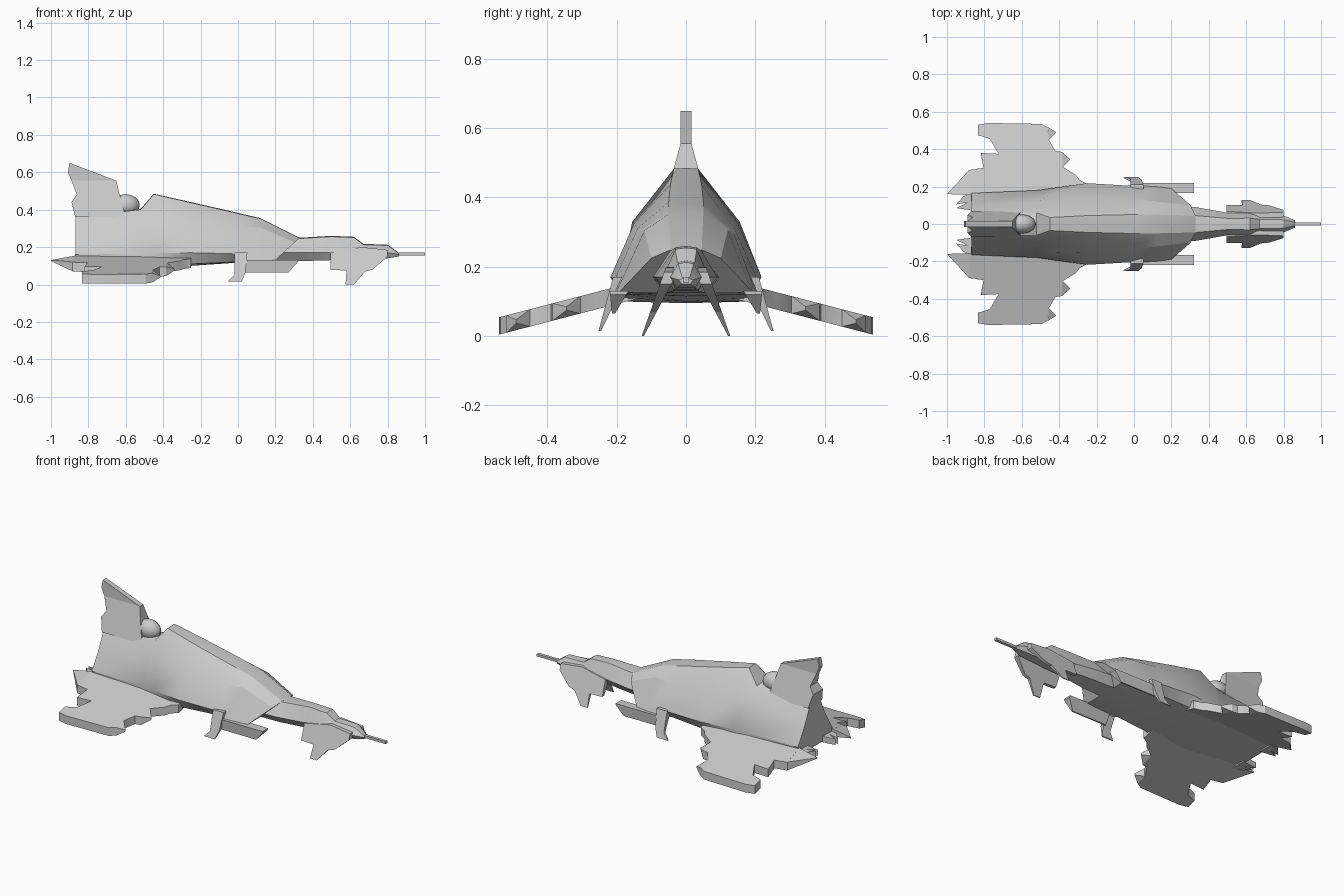
import bpy, bmesh, math

if "Cube" in bpy.data.objects:
    bpy.data.objects.remove(bpy.data.objects["Cube"])


def finish(name, bm, angle=28):
    bmesh.ops.recalc_face_normals(bm, faces=bm.faces)
    me = bpy.data.meshes.new(name)
    bm.to_mesh(me)
    bm.free()
    ob = bpy.data.objects.new(name, me)
    bpy.context.collection.objects.link(ob)
    bpy.ops.object.select_all(action='DESELECT')
    ob.select_set(True)
    bpy.context.view_layer.objects.active = ob
    bpy.ops.object.shade_smooth_by_angle(angle=math.radians(angle))
    return ob


def loft(name, stations):
    """stations: (x, shear, half ring from top centre to bottom centre)"""
    bm = bmesh.new()
    rings = []
    for x, k, half in stations:
        full = half + [(-y, z) for y, z in half[-2:0:-1]]
        rings.append([bm.verts.new((x + k * (z - 0.13), y, z)) for y, z in full])
    n = len(rings[0])
    for a, b in zip(rings, rings[1:]):
        for i in range(n):
            j = (i + 1) % n
            bm.faces.new((a[i], a[j], b[j], b[i]))
    bm.faces.new(rings[0])
    bm.faces.new(rings[-1])
    return finish(name, bm)


def slab(name, pts, place):
    """Polygon doubled into two skins; place(point, +1/-1) gives the position."""
    bm = bmesh.new()
    a = [bm.verts.new(place(p, 1)) for p in pts]
    b = [bm.verts.new(place(p, -1)) for p in pts]
    bm.faces.new(a)
    bm.faces.new(b)
    for i in range(len(pts)):
        j = (i + 1) % len(pts)
        bm.faces.new((a[i], a[j], b[j], b[i]))
    return finish(name, bm)


# Main hull: humped shell, sheared front lip
loft("hull", [
    (-0.87, 0, [(0, .40), (.055, .36), (.10, .265), (.165, .16), (.15, .11), (0, .105)]),
    (-0.52, 0, [(0, .405), (.06, .40), (.115, .345), (.18, .165), (.17, .10), (0, .095)]),
    (-0.45, 0, [(0, .485), (.035, .483), (.155, .33), (.19, .168), (.18, .10), (0, .095)]),
    (-0.25, 0, [(0, .44), (.045, .437), (.15, .325), (.218, .17), (.18, .11), (0, .10)]),
    (-0.03, 0, [(0, .39), (.05, .387), (.14, .31), (.205, .165), (.17, .12), (0, .115)]),
    (0.02, 0, [(0, .378), (.05, .375), (.135, .305), (.205, .13), (.17, .12), (0, .115)]),
    (0.12, 0, [(0, .355), (.05, .352), (.12, .305), (.20, .13), (.16, .12), (0, .115)]),
    (0.20, 1.08, [(0, .25), (.045, .249), (.10, .225), (.19, .13), (.15, .125), (0, .125)]),
])

# Neck and head
neck = [(.15, .10, .24, .17, .125), (.33, .09, .25, .17, .125), (.50, .06, .26, .17, .13),
        (.62, .062, .255, .18, .135), (.67, .05, .217, .18, .135), (.80, .045, .213, .17, .14),
        (.86, .02, .17, .162, .15)]
loft("neck_and_head", [
    (x, 0, [(0, zt), (.5 * w, zt - .004), (w, zm), (.6 * w, zb), (0, zb)])
    for x, w, zt, zm, zb in neck])

# Nose gun barrel
slab("nose_barrel", [(.84, .155), (1.0, .155), (1.0, .17), (.84, .17)],
     lambda p, s: (p[0], s * .009, p[1]))

# Tail fin: thin blade above a flared root
slab("tail_fin", [(-.90, .65), (-.65, .555), (-.89, .555), (-.91, .60)],
     lambda p, s: (p[0], s * .016, p[1]))
slab("tail_fin_root", [(-.65, .555), (-.635, .49), (-.60, .36), (-.87, .36),
                       (-.89, .44), (-.862, .48), (-.89, .555)],
     lambda p, s: (p[0], s * (.016 + (.555 - p[1]) * .27), p[1]))

# Rounded fairing in front of the fin
bm = bmesh.new()
bmesh.ops.create_uvsphere(bm, u_segments=12, v_segments=8, radius=1)
for v in bm.verts:
    v.co = (-.60 + v.co.x * .075, v.co.y * .052, .425 + v.co.z * .058)
finish("fin_fairing", bm, 40)

wing = [(-.25, .12), (-.25, .215), (-.29, .235), (-.31, .262), (-.38, .305), (-.385, .385),
        (-.42, .39), (-.455, .45), (-.46, .515), (-.495, .535), (-.78, .54), (-.835, .53),
        (-.835, .475), (-.77, .455), (-.725, .375), (-.82, .38), (-.805, .30), (-.885, .288),
        (-.87, .12)]
# Tapered spikes: base, base, tip with edge thickness
spikes = [[(-.46, .518, 1), (-.455, .45, 1), (-.415, .49, .2)],
          [(-.385, .385, 1), (-.38, .305, 1), (-.34, .345, .2)],
          [(-.871, .155, 1), (-.884, .286, 1), (-1.0, .16, .1)]]
tail = [(-.85, .165), (-.91, .15), (-.95, .105), (-.89, .115), (-.95, .085), (-.85, .07)]
cheek = [(.495, .17), (.495, .078), (.58, .075), (.575, 0), (.62, 0), (.68, .07),
         (.72, .08), (.80, .15), (.80, .185), (.66, .20)]
foot = [(-.02, .17), (.05, .17), (.04, .065), (.02, .015), (-.055, .015), (-.02, .05)]
pod = [(.03, .13), (.32, .13), (.32, .12), (.27, .065), (.03, .065)]

for side, m in (("left", 1), ("right", -1)):
    def on_wing(p, s):
        t = p[2] if len(p) > 2 else 1
        return (p[0], m * p[1], .115 - (p[1] - .21) * .26 + s * .025 * t)

    # Drooping wing with notched trailing edge
    slab(side + "_wing", wing, on_wing)
    for i, tri in enumerate(spikes):
        slab(f"{side}_wing_spike_{i + 1}", tri, on_wing)

    # Tail feathers under the hull
    slab(side + "_tail_feather", tail, lambda p, s: (p[0], m * p[1], .118 + s * .018))

    # Downward cheek fin on the head
    slab(side + "_cheek_fin", cheek,
         lambda p, s: (p[0], m * (.05 + (.17 - p[1]) * .44 + s * (.003 + p[1] * .09)), p[1]))

    # Blade foot and wedge-shaped side pod
    slab(side + "_foot", foot,
         lambda p, s: (p[0], m * (.205 + (.13 - p[1]) * .38 + s * (.002 + p[1] * .11)), p[1]))
    slab(side + "_side_pod", pod,
         lambda p, s: (p[0], m * (.193 + (.13 - p[1]) * .25 + s * (.027 - (.13 - p[1]) * .35)), p[1]))
